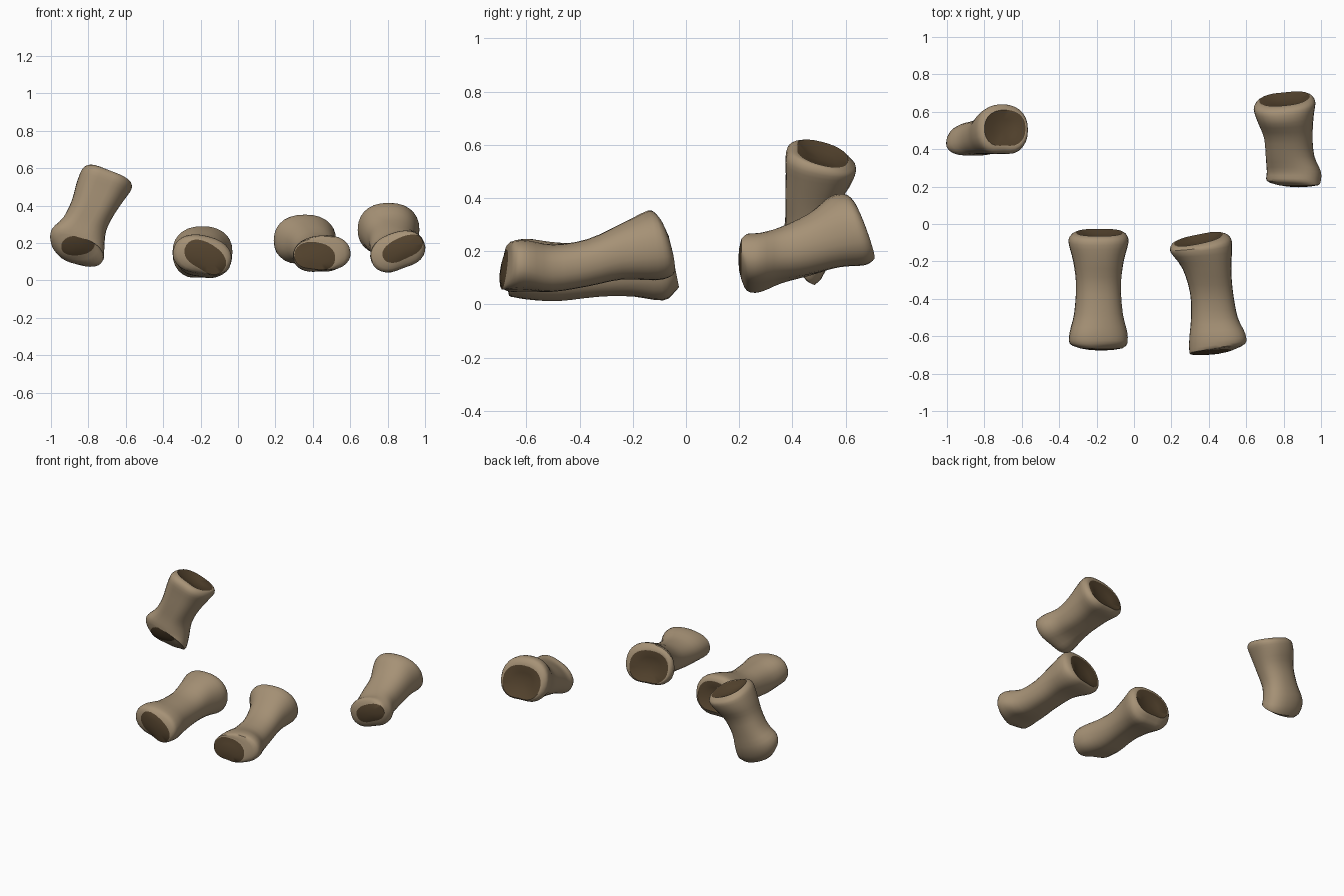
import bpy, bmesh, math
from mathutils import Vector

if "Cube" in bpy.data.objects:
    bpy.data.objects.remove(bpy.data.objects["Cube"])

SIDES, STEPS = 28, 3


def material(name, rgb):
    m = bpy.data.materials.new(name)
    m.diffuse_color = (*rgb, 1)
    m.use_nodes = True
    m.node_tree.nodes["Principled BSDF"].inputs["Base Color"].default_value = m.diffuse_color
    return m


TAN = material("tan bone", (0.38, 0.285, 0.18))
DARK = material("dark brown joint", (0.088, 0.056, 0.027))


def spow(v, p):
    return math.copysign(abs(v) ** p, v)


def smooth_rings(keys):
    # Catmull-Rom blend between the key sections
    out = []
    for i in range(len(keys) - 1):
        a, b = keys[max(i - 1, 0)], keys[i]
        c, d = keys[i + 1], keys[min(i + 2, len(keys) - 1)]
        for s in range(STEPS):
            t = s / STEPS
            out.append([0.5 * (2 * q + (r - p) * t + (2 * p - 5 * q + 4 * r - w) * t * t
                               + (3 * q - p - 3 * r + w) * t ** 3)
                        for p, q, r, w in zip(a, b, c, d)])
    return out + [list(keys[-1])]


def ring_points(k, upright):
    # section: centre, half width, height up, height down, roll, slants
    x, y, z, hw, hu, hd, roll, kx, kv = k
    ca, sa = math.cos(math.radians(roll)), math.sin(math.radians(roll))
    pts = []
    for i in range(SIDES):
        t = 2 * math.pi * i / SIDES
        u = hw * spow(math.cos(t), 0.88)
        v = (hu if math.sin(t) > 0 else hd) * spow(math.sin(t), 0.88)
        if v < 0:  # shallow groove along the underside
            v *= 1 - 0.09 * math.exp(-(math.cos(t) / 0.35) ** 2)
        u, v = u * ca - v * sa, u * sa + v * ca
        w = kx * u + kv * v
        pts.append(Vector((x + u, y + v, z + w) if upright else (x + u, y + w, z + v)))
    return pts


def bone(name, keys, upright=False):
    keys = [tuple(k) + (0,) * (9 - len(k)) for k in keys]
    bm = bmesh.new()
    rings = [[bm.verts.new(p) for p in ring_points(k, upright)] for k in smooth_rings(keys)]

    def bridge(a, b, mat):
        for i in range(SIDES):
            j = (i + 1) % SIDES
            bm.faces.new((a[i], a[j], b[j], b[i])).material_index = mat

    for a, b in zip(rings, rings[1:]):
        bridge(a, b, 0)
    # joint surfaces: bulged at the narrow end, dished at the wide end
    axis = (Vector(keys[-1][:3]) - Vector(keys[0][:3])).normalized()
    for edge, depth in ((rings[0], -0.012), (rings[-1], -0.025)):
        c = sum((v.co for v in edge), Vector()) / SIDES
        inner = [bm.verts.new(c.lerp(v.co, 0.55) + axis * depth * 0.7) for v in edge]
        tip = bm.verts.new(c + axis * depth)
        bridge(edge, inner, 1)
        for i in range(SIDES):
            bm.faces.new((inner[i], inner[(i + 1) % SIDES], tip)).material_index = 1
    bmesh.ops.recalc_face_normals(bm, faces=bm.faces)
    me = bpy.data.meshes.new(name)
    bm.to_mesh(me)
    bm.free()
    me.materials.append(TAN)
    me.materials.append(DARK)
    ob = bpy.data.objects.new(name, me)
    bpy.context.collection.objects.link(ob)
    bpy.ops.object.select_all(action='DESELECT')
    ob.select_set(True)
    bpy.context.view_layer.objects.active = ob
    bpy.ops.object.shade_smooth_by_angle(angle=math.radians(40))


# front pair, lying along y
bone("front_left_bone", [
    (-.175, -.665, .125, .12, .075, .075, -32),
    (-.19, -.64, .13, .155, .105, .1, -14),
    (-.19, -.58, .13, .155, .11, .11, -14),
    (-.19, -.48, .12, .13, .11, .11, -10),
    (-.19, -.33, .125, .12, .105, .1, -8),
    (-.19, -.2, .14, .135, .13, .12),
    (-.19, -.1, .15, .16, .14, .147, 0, 0, -.1),
    (-.188, -.06, .155, .15, .125, .12, 0, 0, -.15),
    (-.185, -.045, .157, .125, .1, .1, 0, 0, -.2)])
bone("front_right_bone", [
    (.41, -.685, .125, .11, .08, .07, -8, .1, .15),
    (.445, -.66, .135, .15, .1, .09, 5, .13),
    (.445, -.6, .135, .15, .105, .09, 5, .1),
    (.43, -.5, .13, .125, .095, .09),
    (.415, -.37, .15, .115, .095, .09),
    (.39, -.24, .19, .13, .115, .105),
    (.36, -.13, .21, .165, .142, .13, 0, .12, -.1),
    (.355, -.09, .213, .155, .125, .12, 0, .15, -.2),
    (.345, -.08, .213, .13, .105, .105, 0, .2, -.25)])

# rear right bone, rising to the back
bone("rear_right_bone", [
    (.88, .208, .17, .115, .06, .06, 25),
    (.855, .23, .155, .147, .1, .095, 20),
    (.855, .28, .155, .147, .105, .1, 20),
    (.835, .36, .18, .13, .11, .1, 12),
    (.825, .46, .215, .13, .125, .115, 5),
    (.81, .56, .255, .15, .148, .125, 0, .08, -.15),
    (.805, .63, .27, .165, .145, .135, 0, .1, -.25),
    (.805, .66, .27, .152, .125, .12, 0, .1, -.3),
    (.805, .67, .268, .135, .105, .105, 0, .1, -.35)])

# rear left bone, leaning upright
bone("rear_left_bone", [
    (-.855, .39, .19, .09, .025, .025, 0, .1, -2.2),
    (-.86, .42, .17, .14, .07, .058, 0, -.3, -1.2),
    (-.855, .45, .22, .14, .09, .09, 0, -.35, -.5),
    (-.82, .465, .3, .115, .09, .1, 0, -.3, -.2),
    (-.775, .475, .39, .115, .1, .11, 0, -.3, -.1),
    (-.735, .49, .475, .13, .13, .125, 0, -.3, -.15),
    (-.705, .5, .535, .135, .14, .135, 0, -.35, -.2),
    (-.695, .505, .56, .125, .12, .12, 0, -.35, -.25),
    (-.69, .51, .567, .11, .1, .1, 0, -.4, -.25)], upright=True)
